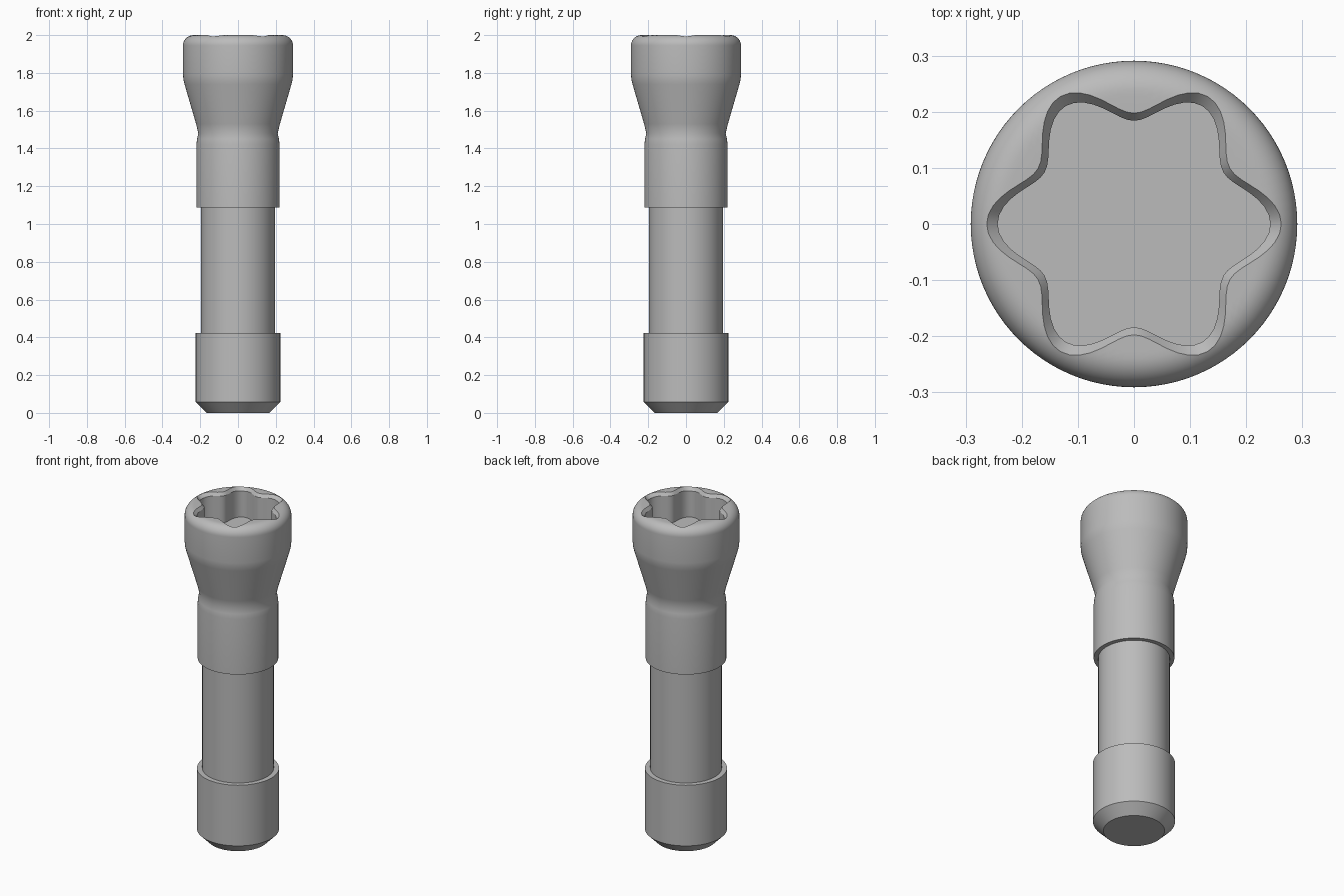
import bpy, bmesh, math

cube = bpy.data.objects.get("Cube")
if cube:
    bpy.data.objects.remove(cube)

SEGMENTS = 96
HEAD_R, FILLET = 0.291, 0.055

steel = bpy.data.materials.new("grey steel")
steel.use_nodes = True
steel.diffuse_color = (0.5, 0.5, 0.5, 1)
steel.node_tree.nodes["Principled BSDF"].inputs["Base Color"].default_value = (0.5, 0.5, 0.5, 1)


def star(mid, wave):
    """Six-lobed radius as a function of angle."""
    return lambda a: mid + wave * math.cos(6 * a)


def rim_height(r):
    """Height of the rounded head top at radius r."""
    over = max(0, r - (HEAD_R - FILLET))
    return 2 - FILLET + math.sqrt(max(0, FILLET ** 2 - over ** 2))


def loft(name, rings):
    """Skin rings, each a function from angle to (radius, height), and cap both ends."""
    bm = bmesh.new()
    loops = []
    for ring in rings:
        loop = []
        for i in range(SEGMENTS):
            a = math.tau * i / SEGMENTS
            r, z = ring(a)
            loop.append(bm.verts.new((r * math.cos(a), r * math.sin(a), z)))
        loops.append(loop)
    for low, high in zip(loops, loops[1:]):
        for i in range(SEGMENTS):
            j = (i + 1) % SEGMENTS
            bm.faces.new((low[i], low[j], high[j], high[i]))
    bm.faces.new(loops[0][::-1])
    bm.faces.new(loops[-1])
    bmesh.ops.recalc_face_normals(bm, faces=bm.faces)
    mesh = bpy.data.meshes.new(name)
    bm.to_mesh(mesh)
    bm.free()
    mesh.materials.append(steel)
    obj = bpy.data.objects.new(name, mesh)
    bpy.context.collection.objects.link(obj)
    bpy.ops.object.select_all(action='DESELECT')
    obj.select_set(True)
    bpy.context.view_layer.objects.active = obj
    bpy.ops.object.shade_smooth_by_angle(angle=math.radians(30))
    return obj


# Body: chamfered foot, lower collar, thin shank, upper collar, neck, flared head
profile = [(0.167, 0), (0.224, 0.058), (0.224, 0.423), (0.195, 0.423),
           (0.195, 1.087), (0.22, 1.087), (0.22, 1.42), (0.217, 1.45), (0.21, 1.48),
           (0.222, 1.53), (0.283, 1.74), (0.289, 1.765), (HEAD_R, 1.79)]
rings = [lambda a, p=p: p for p in profile]

# Rounded rim, with its outer fillet running in to the lobed opening
opening, socket = star(0.23, 0.0325), star(0.2135, 0.0295)


def rim_ring(t):
    def ring(a):
        r = HEAD_R + (opening(a) - HEAD_R) * t
        return r, rim_height(r)
    return ring


rings += [rim_ring((k / 12) ** 2) for k in range(13)]

# Socket: chamfered lip, straight lobed wall and flat floor
rings.append(lambda a: (socket(a), rim_height(opening(a)) - 0.018))
rings.append(lambda a: (socket(a), 1.82))

loft("socket_head_screw", rings)
